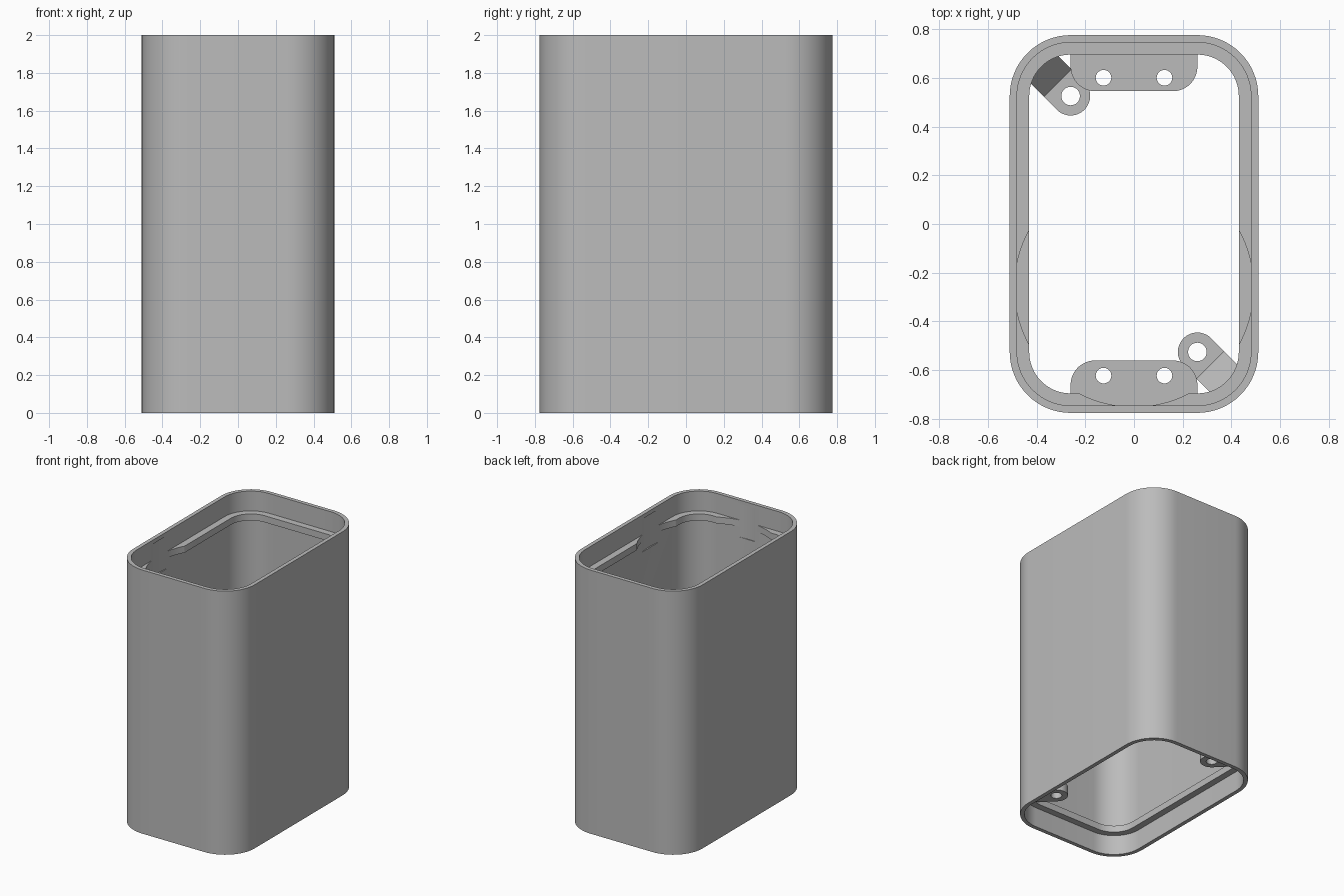
import bpy, bmesh
from math import sin, cos, pi, radians
from mathutils import Vector, Matrix

cube = bpy.data.objects.get("Cube")
if cube:
    bpy.data.objects.remove(cube, do_unlink=True)

grey = bpy.data.materials.new("plain grey")
grey.use_nodes = True
grey.diffuse_color = (0.5, 0.5, 0.5, 1)
grey.node_tree.nodes["Principled BSDF"].inputs["Base Color"].default_value = (0.5, 0.5, 0.5, 1)

HALF_X, HALF_Y, RADIUS, HEIGHT = 0.51, 0.775, 0.25, 2.0
WALL, LIP = 0.03, 0.08          # insets of the inner wall and of the lips
CX, CY = HALF_X - RADIUS, HALF_Y - RADIUS


def arc(cx, cy, r, start, end, steps=16):
    angles = [radians(start + (end - start) * i / steps) for i in range(steps + 1)]
    return [(cx + r * cos(a), cy + r * sin(a)) for a in angles]


def circle(cx, cy, r):
    return arc(cx, cy, r, 0, 360, 32)[:-1]


def finish(obj):
    if not obj.data.materials:
        obj.data.materials.append(grey)
    bpy.ops.object.select_all(action='DESELECT')
    obj.select_set(True)
    bpy.context.view_layer.objects.active = obj
    bpy.ops.object.shade_smooth_by_angle(angle=radians(30))


def mesh_object(name, bm):
    bmesh.ops.recalc_face_normals(bm, faces=bm.faces)
    mesh = bpy.data.meshes.new(name)
    bm.to_mesh(mesh)
    bm.free()
    obj = bpy.data.objects.new(name, mesh)
    bpy.context.collection.objects.link(obj)
    return obj


def plate(name, loops, low, high):
    """Extruded outline; the loops after the first are holes."""
    curve = bpy.data.curves.new(name, 'CURVE')
    curve.dimensions, curve.fill_mode = '2D', 'BOTH'
    curve.extrude = (high - low) / 2
    for loop in loops:
        spline = curve.splines.new('POLY')
        spline.points.add(len(loop) - 1)
        for point, (x, y) in zip(spline.points, loop):
            point.co = (x, y, 0, 1)
        spline.use_cyclic_u = True
    obj = bpy.data.objects.new(name, curve)
    obj.location.z = (low + high) / 2
    bpy.context.collection.objects.link(obj)
    bpy.ops.object.select_all(action='DESELECT')
    obj.select_set(True)
    bpy.context.view_layer.objects.active = obj
    bpy.ops.object.convert(target='MESH')
    obj = bpy.context.object
    finish(obj)
    return obj


# Housing: rounded sleeve with a recessed inner lip near each end
section = [(0, 0), (0, HEIGHT), (WALL, HEIGHT), (WALL, 1.85), (LIP, 1.85), (LIP, 1.8),
           (WALL, 1.8), (WALL, 0.2), (LIP, 0.2), (LIP, 0.15), (WALL, 0.15), (WALL, 0)]
bm = bmesh.new()
rings = []
for inset, z in section:
    outline = []
    for i, (sx, sy) in enumerate([(1, 1), (-1, 1), (-1, -1), (1, -1)]):
        outline += arc(sx * CX, sy * CY, RADIUS - inset, 90 * i, 90 * i + 90)
    rings.append([bm.verts.new((x, y, z)) for x, y in outline])
for a, b in zip(rings, rings[1:] + rings[:1]):
    for i in range(len(a)):
        j = (i + 1) % len(a)
        bm.faces.new((a[i], a[j], b[j], b[i]))
housing = mesh_object("housing", bm)

# Round clearance cut through the upper lip
bm = bmesh.new()
bmesh.ops.create_cone(bm, cap_ends=True, segments=128, radius1=0.49, radius2=0.49, depth=0.25,
                      matrix=Matrix.Translation((0, -0.26, 1.845)))
cutter = mesh_object("clearance_cutter", bm)
cutter.hide_render = True
cut = housing.modifiers.new("clearance", 'BOOLEAN')
cut.operation, cut.solver, cut.object = 'DIFFERENCE', 'EXACT', cutter
bpy.context.view_layer.objects.active = housing
bpy.ops.object.modifier_apply(modifier=cut.name)
bpy.data.objects.remove(cutter, do_unlink=True)
finish(housing)

# Mounting shelves with two screw holes on the front and back walls
for name, side, edge, hole_y in [("back_shelf", 1, 0.545, 0.6), ("front_shelf", -1, 0.56, 0.622)]:
    r = 0.1
    outline = ([(0.26, 0.75)] + [(-0.26, 0.75)] + arc(-0.26 + r, edge + r, r, 180, 270)
               + arc(0.26 - r, edge + r, r, 270, 360))
    loops = [outline] + [circle(x, hole_y, 0.032) for x in (-0.125, 0.125)]
    plate(name, [[(x, side * y) for x, y in loop] for loop in loops], 1.0, 1.06)

# Screw lugs in two opposite corners, each with a sloped gusset
for name, side in [("front_corner_lug", 1), ("back_corner_lug", -1)]:
    turn = Matrix.Rotation(radians(-45 if side == 1 else 135), 2)
    centre = Vector((side * CX, -side * CY))

    def place(x, y):
        return tuple(centre + turn @ Vector((x, y)))

    outline = arc(0, 0, 0.08, 90, 270) + [(0.215, -0.08), (0.215, 0.08)]
    loops = [outline, circle(0, 0, 0.038)]
    plate(name, [[place(x, y) for x, y in loop] for loop in loops], 0.15, 0.22)
    bm = bmesh.new()
    ends = []
    for y in (-0.08, 0.08):
        ends.append([bm.verts.new((*place(x, y), z))
                     for x, z in [(0.07, 0.215), (0.215, 0.215), (0.215, 0.36)]])
        bm.faces.new(ends[-1])
    for i in range(3):
        j = (i + 1) % 3
        bm.faces.new((ends[0][i], ends[0][j], ends[1][j], ends[1][i]))
    finish(mesh_object(name + "_gusset", bm))
